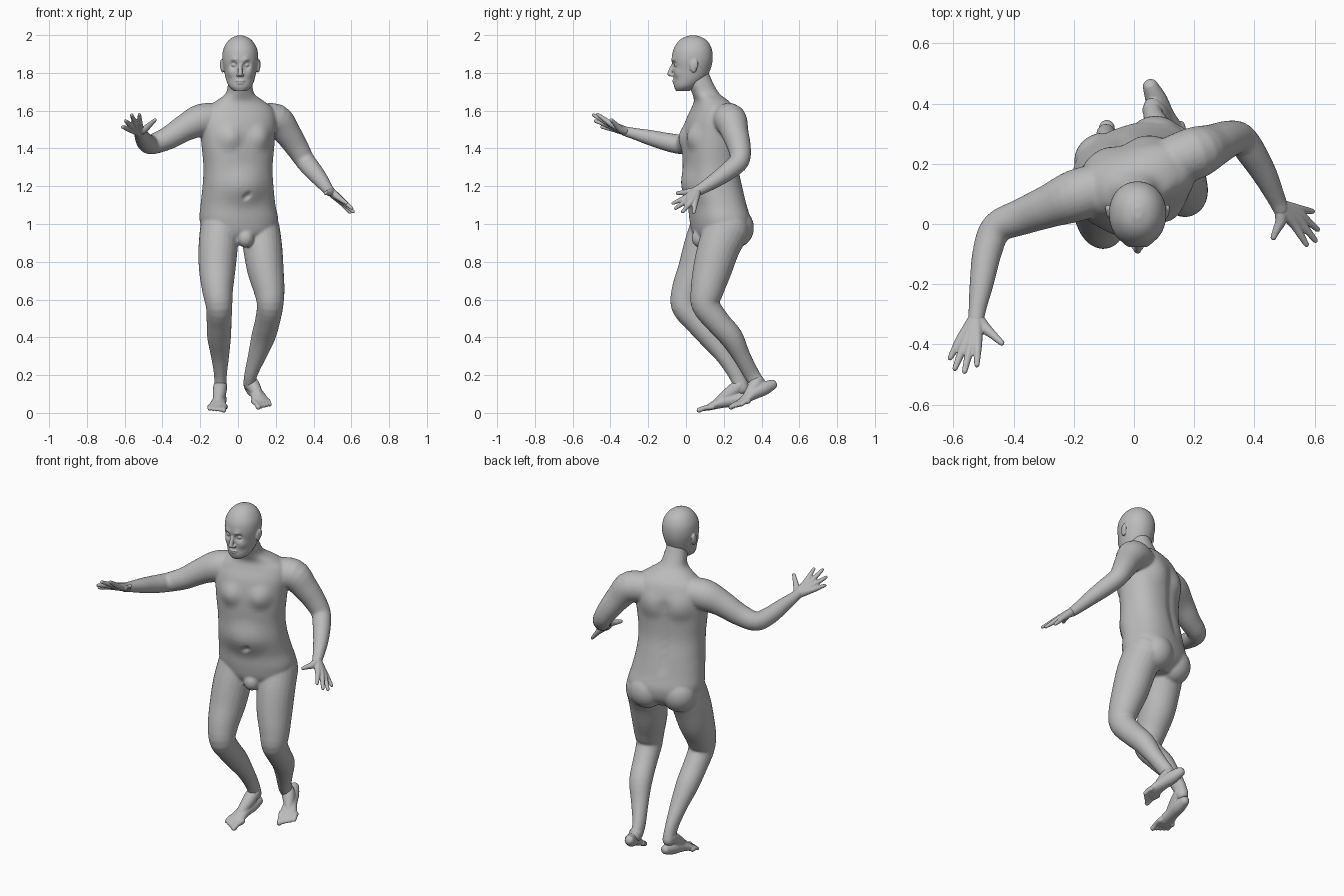
import bpy, bmesh, math
from mathutils import Vector, Matrix

cube = bpy.data.objects.get("Cube")
if cube:
    bpy.data.objects.remove(cube, do_unlink=True)

skin = bpy.data.materials.new("plain_grey")
skin.use_nodes = True
GREY = (0.5, 0.5, 0.5, 1)
skin.diffuse_color = GREY
skin.node_tree.nodes["Principled BSDF"].inputs["Base Color"].default_value = GREY


def resample(rows, steps=4):
    """Smooth spline through rows of x, y, z and two radii."""
    rows = [Vector(r) for r in rows]
    out = []
    for i in range(len(rows) - 1):
        a, b, c, d = (rows[min(max(i + k, 0), len(rows) - 1)] for k in (-1, 0, 1, 2))
        for s in range(steps):
            t = s / steps
            out.append(b + (c - a) * (t / 2) + (a * 2 - b * 5 + c * 4 - d) * (t * t / 2)
                       + (b * 3 - a - c * 3 + d) * (t ** 3 / 2))
    return out + [rows[-1]]


def loft(bm, rows, ref=None, yaw=0.0, sides=24, power=2.0):
    """Skin rings along a path: across it if ref is given, else level."""
    rows = resample(rows)
    pts = [r.to_3d() if len(r) == 3 else Vector(r[:3]) for r in rows]
    rings = []
    for i, row in enumerate(rows):
        if ref:
            t = (pts[min(i + 1, len(pts) - 1)] - pts[max(i - 1, 0)]).normalized()
            u = (Vector(ref) - t * t.dot(Vector(ref))).normalized()
            v = t.cross(u)
        else:
            t = Vector((0, 0, 1))
            u = Vector((math.cos(yaw), math.sin(yaw), 0))
            v = t.cross(u)
        rings.append((pts[i], u, v, row[3], row[4], t))
    if ref:
        # rounded ends
        def cap(ring, sign):
            p, u, v, a, b, t = ring
            return [(p + t * sign * min(a, b) * math.sin(k), u, v,
                     a * math.cos(k), b * math.cos(k), t) for k in (0.5, 0.95, 1.35)]
        rings = cap(rings[0], -1)[::-1] + rings + cap(rings[-1], 1)

    def bend(c):
        return math.copysign(abs(c) ** (2 / power), c)
    loops = []
    for p, u, v, a, b, t in rings:
        angles = [2 * math.pi * k / sides for k in range(sides)]
        loops.append([bm.verts.new(p + u * a * bend(math.cos(g)) + v * b * bend(math.sin(g)))
                      for g in angles])
    for lo, hi in zip(loops, loops[1:]):
        for k in range(sides):
            n = (k + 1) % sides
            bm.faces.new((lo[k], lo[n], hi[n], hi[k]))
    bm.faces.new(loops[0][::-1])
    bm.faces.new(loops[-1])
    return [v for ring in loops for v in ring]


def tube(bm, points, radii, ref=(0, 0, 1), sides=16):
    rows = [(*p, r, r) for p, r in zip(points, radii)]
    return loft(bm, rows, ref, sides=sides)


def ball(bm, loc, size):
    matrix = Matrix.Translation(loc) @ Matrix.Diagonal((*size, 1))
    bmesh.ops.create_uvsphere(bm, u_segments=24, v_segments=16, radius=1, matrix=matrix)


def push(verts, centre, radius, move):
    """Soft sculpt stroke."""
    for v in verts:
        d = (v.co - Vector(centre)).length / radius
        if d < 1:
            v.co += Vector(move) * (1 - d * d) ** 2


def finish(bm, name, voxel, smooth):
    """Fuse the overlapping forms into one smooth skin."""
    bmesh.ops.recalc_face_normals(bm, faces=bm.faces)
    mesh = bpy.data.meshes.new(name)
    bm.to_mesh(mesh)
    bm.free()
    mesh.materials.append(skin)
    ob = bpy.data.objects.new(name, mesh)
    bpy.context.collection.objects.link(ob)
    fuse = ob.modifiers.new("fuse", 'REMESH')
    fuse.mode = 'VOXEL'
    fuse.voxel_size = voxel
    fuse.use_smooth_shade = True
    soft = ob.modifiers.new("soften", 'SMOOTH')
    soft.factor = 0.5
    soft.iterations = smooth


# torso and neck, turned towards its left
YAW = math.radians(18)
SIDE = Vector((math.cos(YAW), math.sin(YAW), 0))
FRONT = Vector((math.sin(YAW), -math.cos(YAW), 0))
body = bmesh.new()
torso = loft(body, [
    (.01, .17, .9, .12, .09), (.01, .18, .95, .185, .135), (.005, .18, 1.02, .21, .15),
    (0, .165, 1.1, .2, .145), (0, .14, 1.2, .188, .148), (0, .13, 1.3, .184, .138),
    (0, .128, 1.4, .193, .138), (0, .133, 1.48, .2, .138), (.005, .14, 1.55, .2, .128),
    (.01, .145, 1.61, .18, .105), (.01, .135, 1.65, .13, .085), (.01, .105, 1.69, .075, .07),
    (.012, .075, 1.75, .062, .066), (.012, .06, 1.8, .055, .06)],
    yaw=YAW, sides=56, power=2.3)
for s in (-1, 1):
    push(torso, Vector((0, .13, 1.46)) + SIDE * s * .09 + FRONT * .13, .085, FRONT * .022)
    push(torso, Vector((0, .14, 1.5)) + SIDE * s * .09 - FRONT * .13, .1, FRONT * -.012)
    ball(body, Vector((.005, .18, .98)) + SIDE * s * .09 - FRONT * .06, (.1, .095, .105))
push(torso, Vector((0, .14, 1.2)) + FRONT * .14, .14, FRONT * .016)
push(torso, Vector((0, .16, 1.145)) + FRONT * .16, .022, FRONT * -.025)
for k in range(9):
    push(torso, Vector((0, .14, 1.14 + k * .045)) - FRONT * .14, .05, FRONT * .008)
ball(body, (.04, .075, .925), (.045, .045, .05))

# arms
ARM_RADII = (.08, .087, .072, .061, .053, .049, .041, .03, .027)
right_arm = [(-.08, .13, 1.56), (-.19, .095, 1.55), (-.28, .06, 1.51), (-.37, .025, 1.455),
             (-.455, -.012, 1.422), (-.487, -.09, 1.432), (-.505, -.19, 1.457),
             (-.52, -.28, 1.48), (-.525, -.32, 1.49)]
left_arm = [(.1, .2, 1.55), (.2, .235, 1.55), (.262, .26, 1.48), (.315, .283, 1.4),
            (.355, .283, 1.335), (.395, .23, 1.285), (.437, .16, 1.235),
            (.475, .08, 1.185), (.488, .05, 1.172)]
for path in (right_arm, left_arm):
    tube(body, path, ARM_RADII, ref=(.3, .2, 1), sides=24)

# legs
LEG_RADII = ((.105, .12), (.104, .112), (.097, .103), (.082, .088), (.07, .075),
             (.066, .066), (.063, .062), (.048, .047), (.034, .042), (.034, .04))
right_leg = [(-.095, .14, .98), (-.105, .1, .88), (-.11, .06, .76), (-.108, .012, .65),
             (-.1, -.003, .565), (-.1, .06, .48), (-.1, .13, .4), (-.095, .205, .3),
             (-.093, .268, .2), (-.093, .295, .13)]
left_leg = [(.115, .22, .98), (.13, .175, .88), (.145, .14, .76), (.165, .112, .65),
            (.17, .105, .57), (.155, .17, .48), (.133, .24, .4), (.1, .295, .3),
            (.067, .35, .2), (.063, .385, .15)]
for path in (right_leg, left_leg):
    loft(body, [(*p, *r) for p, r in zip(path, LEG_RADII)], ref=(1, 0, 0))
finish(body, "body", .0075, 4)


# hands: one tube per finger, bundled into the palm
def hand(name, wrist, thumb, fingers):
    bm = bmesh.new()
    wrist = Vector(wrist)
    for knuckle, tip in fingers:
        k, t = Vector(knuckle), Vector(tip)
        tube(bm, [wrist, wrist.lerp(k, .5), k, k.lerp(t, .5), t],
             (.024, .02, .0155, .0125, .009), ref=(.3, .2, 1))
    root, tip = (Vector(p) for p in thumb)
    tube(bm, [wrist, root, root.lerp(tip, .5), tip], (.022, .019, .014, .01), ref=(.3, .2, 1))
    finish(bm, name, .004, 2)


hand("right_hand", (-.524, -.31, 1.488), ((-.495, -.345, 1.5), (-.44, -.395, 1.55)),
     [((-.578, -.385, 1.503), (-.611, -.445, 1.513)), ((-.563, -.4, 1.519), (-.595, -.48, 1.545)),
      ((-.543, -.405, 1.53), (-.563, -.49, 1.577)), ((-.52, -.4, 1.532), (-.522, -.468, 1.58))])
hand("left_hand", (.486, .058, 1.175), ((.488, .012, 1.168), (.463, -.045, 1.163)),
     [((.535, -.005, 1.138), (.573, -.068, 1.11)), ((.55, .01, 1.127), (.603, -.055, 1.083)),
      ((.555, .028, 1.117), (.61, -.018, 1.065)), ((.55, .048, 1.112), (.593, .042, 1.062))])


# feet
def foot(name, ankle, heel, toe, inner):
    bm = bmesh.new()
    ankle, heel, toe = Vector(ankle), Vector(heel), Vector(toe)
    f = (toe - heel).normalized()
    s = f.cross(Vector((0, 0, 1))).normalized()
    up = s.cross(f)
    sole = [(0, .027, .028, .004), (.2, .036, .036, .008), (.45, .037, .032, .012),
            (.65, .045, .024, .008), (.8, .05, .016, .002)]
    loft(bm, [(*(heel.lerp(toe, t) + up * lift), w, h) for t, w, h, lift in sole], ref=s)
    tube(bm, [ankle, ankle.lerp(heel.lerp(toe, .5), .5) + up * .012, heel.lerp(toe, .65) + up * .01],
         (.037, .036, .022), ref=s)
    for i in range(5):
        off = s * inner * (.039 - .0195 * i)
        tube(bm, [heel.lerp(toe, .7) + off, heel.lerp(toe, .86 - .02 * i) + off + up * .004,
                  heel.lerp(toe, .98 - .03 * i) + off], (.016, .013, .014 if i == 0 else .011), ref=s)
    finish(bm, name, .005, 2)


foot("right_foot", (-.093, .285, .145), (-.09, .32, .077), (-.115, .068, .013), -1)
foot("left_foot", (.064, .378, .165), (.055, .457, .145), (.145, .25, .028), 1)

# head and face
head = bmesh.new()
MID = .012
skull = loft(head, [(MID, *row) for row in (
    (-.018, 1.703, .032, .034), (-.003, 1.728, .06, .06), (.02, 1.77, .077, .085),
    (.03, 1.82, .087, .1), (.033, 1.87, .095, .108), (.035, 1.92, .091, .103),
    (.037, 1.96, .072, .083), (.037, 1.985, .046, .054), (.037, 1.998, .014, .018))],
    sides=64, power=2.1)
for s in (-1, 1):
    push(skull, (MID + s * .034, -.062, 1.842), .03, (0, .02, 0))
    push(skull, (MID + s * .032, -.072, 1.866), .028, (0, -.008, 0))
    push(skull, (MID + s * .05, -.045, 1.8), .035, (s * .003, -.006, 0))
    ball(head, (MID + s * .033, -.05, 1.842), (.014, .013, .011))
    ball(head, (MID + s * .012, -.075, 1.788), (.009, .011, .008))
    ball(head, (MID + s * .094, .04, 1.835), (.011, .02, .034))
    ball(head, (MID + s * .1, .05, 1.845), (.008, .014, .026))
tube(head, [(MID, -.064, 1.85), (MID, -.078, 1.82), (MID, -.086, 1.794)], (.009, .011, .013), ref=(1, 0, 0))
ball(head, (MID, -.063, 1.758), (.026, .01, .005))
ball(head, (MID, -.06, 1.746), (.022, .01, .006))
ball(head, (MID, -.04, 1.722), (.026, .02, .017))
finish(head, "head", .004, 2)
